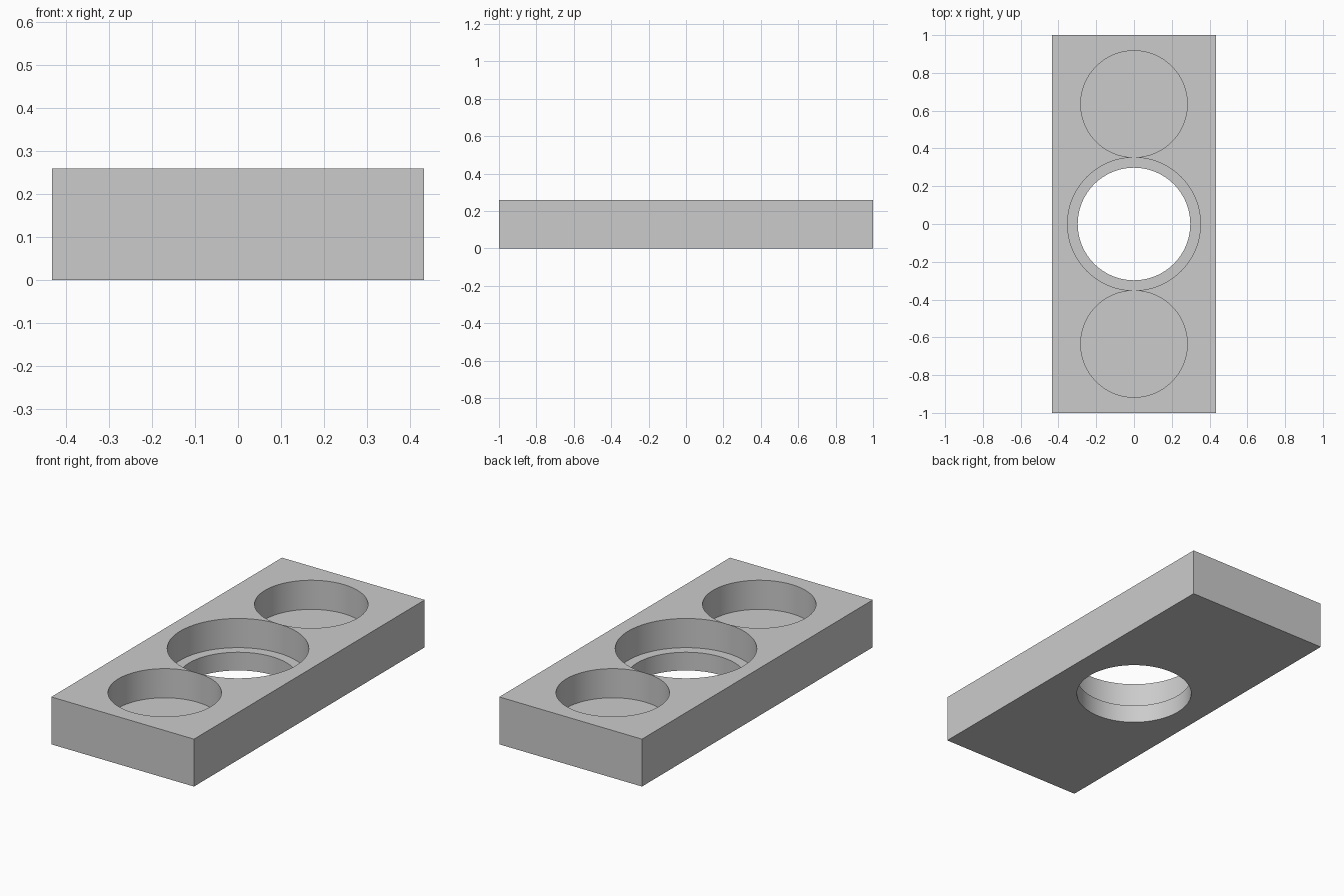
import bpy

default_cube = bpy.data.objects.get("Cube")
if default_cube:
    bpy.data.objects.remove(default_cube, do_unlink=True)

WIDTH, LENGTH, HEIGHT = 0.866, 2.0, 0.26
FLOOR = 0.1            # height of the pocket floors
POCKET_Y = 0.635

# Single grey material
grey = bpy.data.materials.new("plain grey")
grey.use_nodes = True
colour = (0.6, 0.6, 0.6, 1)
grey.diffuse_color = colour
grey.node_tree.nodes["Principled BSDF"].inputs["Base Color"].default_value = colour

# Rectangular block
bpy.ops.mesh.primitive_cube_add(size=1, location=(0, 0, HEIGHT / 2))
block = bpy.context.object
block.name = "block"
block.scale = (WIDTH, LENGTH, HEIGHT)
bpy.ops.object.transform_apply(location=True, scale=True)
block.data.materials.append(grey)


def drill(name, y, radius, bottom):
    """Cut a round hole from above the block down to the given height."""
    top = HEIGHT + 0.1
    bpy.ops.mesh.primitive_cylinder_add(
        vertices=96, radius=radius, depth=top - bottom,
        location=(0, y, (top + bottom) / 2))
    cutter = bpy.context.object
    cutter.name = name
    cutter.hide_render = True
    cutter.data.materials.append(grey)
    bpy.ops.object.select_all(action='DESELECT')
    block.select_set(True)
    bpy.context.view_layer.objects.active = block
    cut = block.modifiers.new(name, 'BOOLEAN')
    cut.operation = 'DIFFERENCE'
    cut.solver = 'EXACT'
    cut.object = cutter
    bpy.ops.object.modifier_apply(modifier=cut.name)
    bpy.data.objects.remove(cutter, do_unlink=True)


# Stepped through hole in the middle, blind pocket at each end
drill("counterbore", 0, 0.352, FLOOR)
drill("through_bore", 0, 0.298, -0.1)
for side, y in (("front", -POCKET_Y), ("back", POCKET_Y)):
    drill(side + "_pocket", y, 0.282, FLOOR)

# Smooth round walls, crisp edges
bpy.ops.object.shade_smooth_by_angle(angle=0.5)
